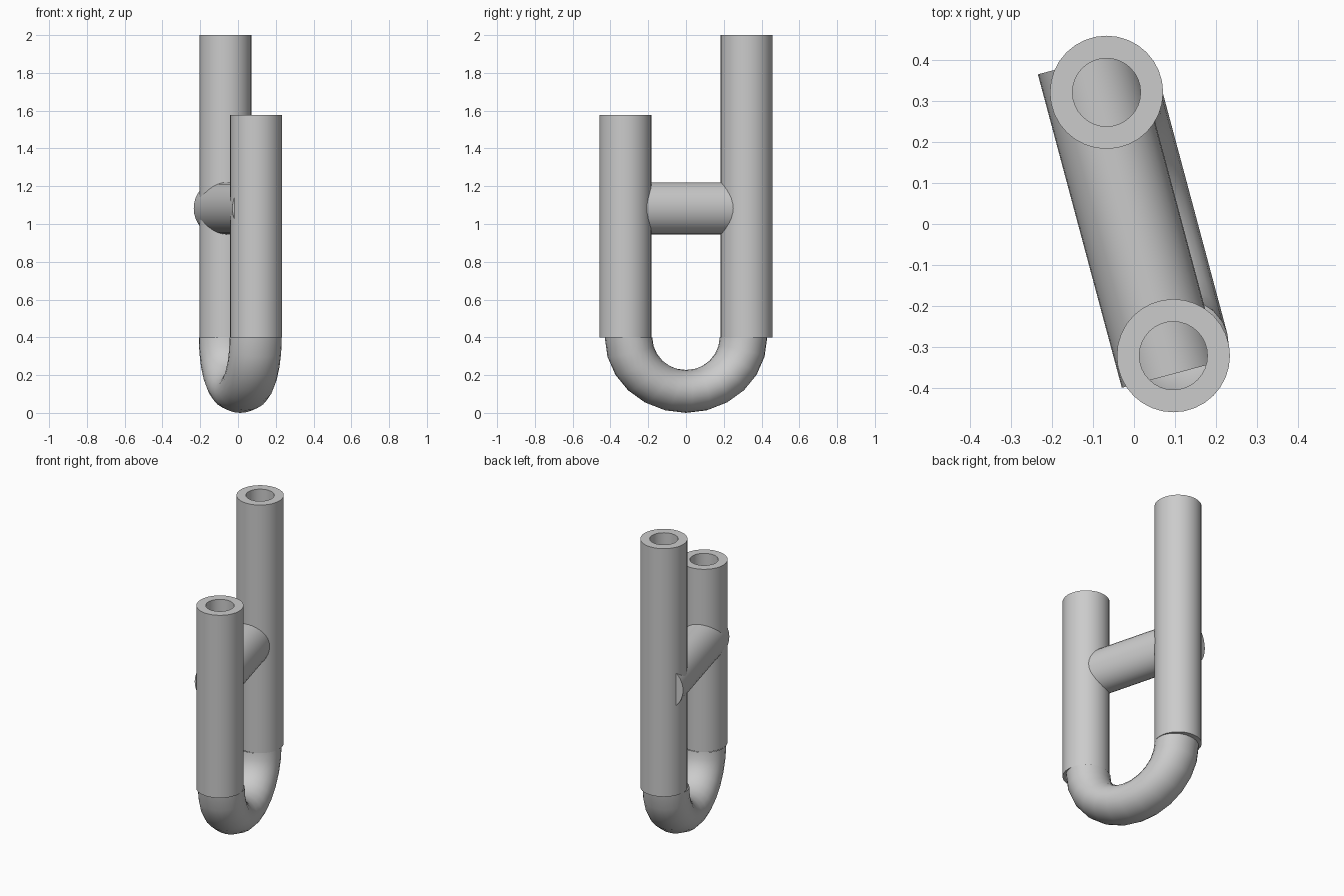
import bpy, bmesh, math
from mathutils import Matrix, Vector

if "Cube" in bpy.data.objects:
    bpy.data.objects.remove(bpy.data.objects["Cube"])

TURN = math.radians(15)   # plan angle of the bend and crossbar


def finish(name, bm, loc=(0, 0, 0), turn=0.0):
    bmesh.ops.recalc_face_normals(bm, faces=bm.faces)
    me = bpy.data.meshes.new(name)
    bm.to_mesh(me)
    bm.free()
    ob = bpy.data.objects.new(name, me)
    bpy.context.collection.objects.link(ob)
    ob.location = loc
    ob.rotation_euler.z = turn
    bpy.ops.object.select_all(action='DESELECT')
    ob.select_set(True)
    bpy.context.view_layer.objects.active = ob
    bpy.ops.object.shade_smooth_by_angle(angle=math.radians(35))
    return ob


def sweep(bm, rings, closed):
    """Bridge a series of vertex rings; closed joins last to first."""
    loops = [[bm.verts.new(p) for p in r] for r in rings]
    pairs = list(zip(loops, loops[1:]))
    if closed:
        pairs.append((loops[-1], loops[0]))
    n = len(loops[0])
    for a, b in pairs:
        for i in range(n):
            j = (i + 1) % n
            bm.faces.new((a[i], a[j], b[j], b[i]))


def circle(r, z, n=32):
    return [(r * math.cos(2 * math.pi * i / n), r * math.sin(2 * math.pi * i / n), z) for i in range(n)]


def pipe(name, x, y, z0, z1, outer=0.138, inner=0.083):
    bm = bmesh.new()
    sweep(bm, [circle(outer, z0), circle(outer, z1), circle(inner, z1), circle(inner, z0)], True)
    finish(name, bm, (x, y, 0))


# Upright pipes
pipe("tall_pipe", -0.067, 0.321, 0.4, 2.0)
pipe("short_pipe", 0.096, -0.321, 0.4, 1.578)

# U-bend: lower half of a slightly squashed ring
R, A, B, SQUASH = 0.315, 0.125, 0.139, 0.4 / 0.44
STEPS, SIDES = 12, 24
rings = []
for s in range(STEPS + 1):
    t = math.pi * s / STEPS
    ring = []
    for i in range(SIDES):
        u = 2 * math.pi * i / SIDES
        r = R + A * math.cos(u)
        ring.append((B * math.sin(u), r * math.cos(t), -r * math.sin(t) * SQUASH))
    rings.append(ring)
bm = bmesh.new()
sweep(bm, rings, False)
finish("u_bend", bm, (0.012, 0, 0.4), TURN)

# Crossbar: oval rod running through both pipes
bm = bmesh.new()
bmesh.ops.create_cone(bm, cap_ends=True, segments=32, radius1=1, radius2=1, depth=0.791,
                      matrix=Matrix.Diagonal((0.123, 1, 0.138, 1)) @ Matrix.Rotation(math.pi / 2, 4, 'X'))
offset = Matrix.Rotation(TURN, 3, 'Z') @ Vector((-0.009, 0.0175, 0))
finish("crossbar", bm, (offset.x, offset.y, 1.083), TURN)
